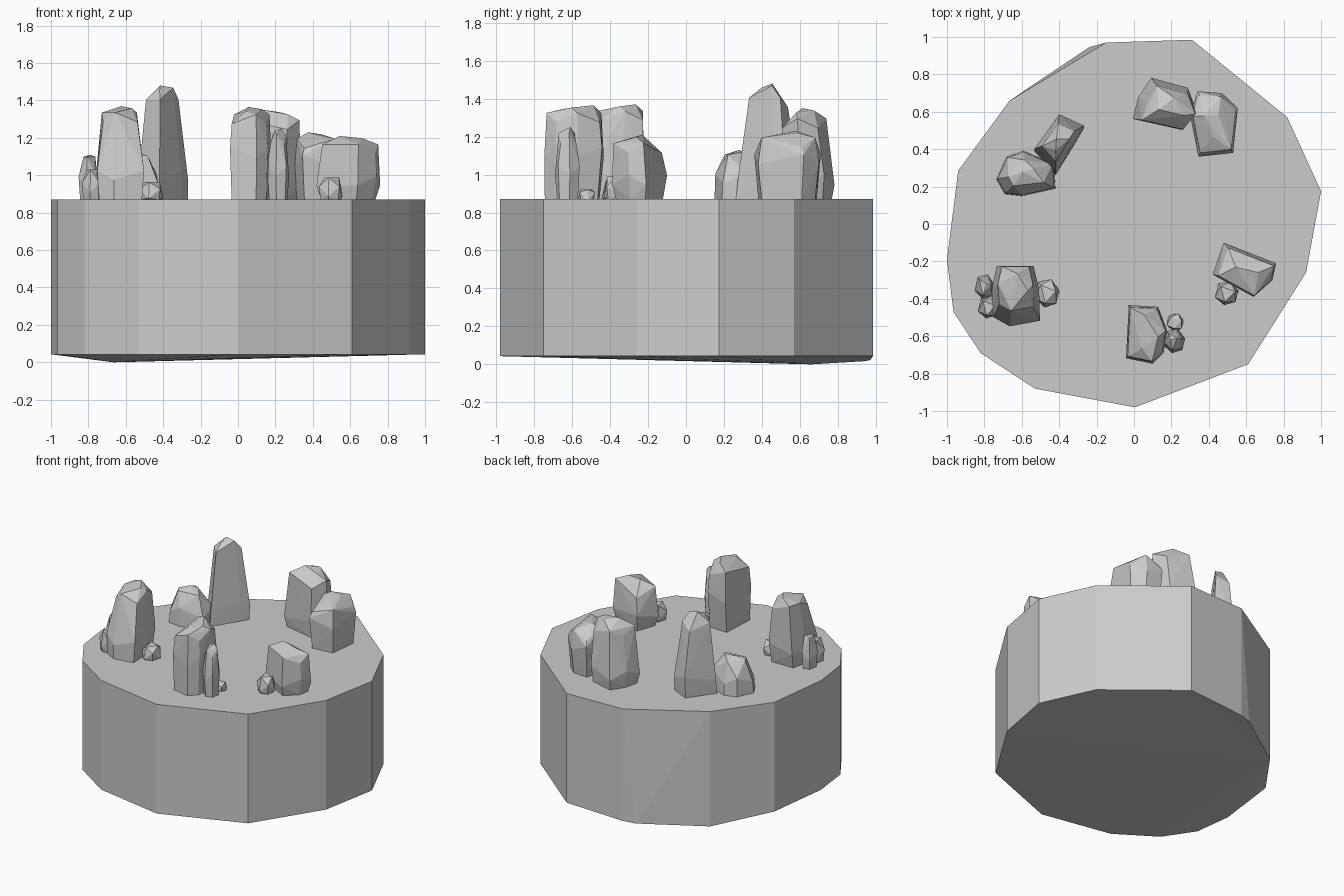
import bpy, bmesh
from mathutils import Vector

if "Cube" in bpy.data.objects:
    bpy.data.objects.remove(bpy.data.objects["Cube"])

TOP = 0.87


def finish(name, bm):
    bmesh.ops.recalc_face_normals(bm, faces=bm.faces)
    me = bpy.data.meshes.new(name)
    bm.to_mesh(me)
    bm.free()
    ob = bpy.data.objects.new(name, me)
    bpy.context.collection.objects.link(ob)
    return ob


def crystal(name, outline, levels):
    """Faceted convex stone: outline seen from above, scaled and shifted per level
    (z, scale, dx, dy); the last level is a small cap turned half a step."""
    pts = [Vector(p) for p in outline]
    n = len(pts)
    c = Vector(((min(p.x for p in pts) + max(p.x for p in pts)) / 2,
                (min(p.y for p in pts) + max(p.y for p in pts)) / 2))
    bm = bmesh.new()
    for k, (z, s, dx, dy) in enumerate(levels):
        cap = k == len(levels) - 1
        for i in range(0, n, 2 if cap else 1):
            p = (pts[i] + pts[(i + 1) % n]) / 2 if cap else pts[i]
            q = c + (p - c) * s + Vector((dx, dy))
            if k == 0:
                dz = 0
            elif cap:
                dz = -0.012 * (i // 2)
            else:
                dz = 0.025 * (-1) ** (i + k)
            bm.verts.new((q.x, q.y, z + dz))
    res = bmesh.ops.convex_hull(bm, input=bm.verts)
    loose = [v for v in bm.verts if not v.link_faces]
    bmesh.ops.delete(bm, geom=loose, context='VERTS')
    return finish(name, bm)


def small_crystal(name, x, y, r, h, ry=None):
    ry = ry or r
    ring = [(1, .2), (.35, 1), (-.7, .8), (-1, -.35), (-.2, -1), (.75, -.75)]
    crystal(name, [(x + a * r, y + b * ry) for a, b in ring],
            [(TOP, .85, 0, 0), (TOP + h * .4, 1, 0, 0),
             (TOP + h * .85, .72, 0, 0), (TOP + h, .4, 0, 0)])


# Base slab: irregular prism with one dipping underside corner
rim = [(.31, .985), (.82, .57), (1, .175), (.92, -.26), (.61, -.75), (.005, -.98),
       (-.53, -.88), (-.82, -.69), (-.965, -.47), (-1, -.19), (-.94, .285),
       (-.665, .66), (-.15, .97)]
bm = bmesh.new()
up = [bm.verts.new((x, y, TOP)) for x, y in rim]
low = [bm.verts.new((x, y, {11: 0, 12: .022}.get(i, .043))) for i, (x, y) in enumerate(rim)]
extra = bm.verts.new((-.24, .945, .017))
bm.faces.new(up)
n = len(rim)
for i in range(n):
    j = (i + 1) % n
    if i == 11:
        bm.faces.new((up[i], low[i], extra))
        bm.faces.new((up[i], extra, up[j]))
        bm.faces.new((up[j], extra, low[j]))
    else:
        bm.faces.new((up[i], low[i], low[j], up[j]))
under = low[:12] + [extra, low[12]]
for i in range(len(under)):
    if i not in (11, 10):
        bm.faces.new((under[11], under[i], under[(i + 1) % len(under)]))
finish("stone_base", bm)

# Large crystals
crystal("back_left_tall_crystal",
        [(-.55, .40), (-.41, .595), (-.27, .53), (-.31, .46), (-.43, .265)],
        [(TOP, .95, .01, -.01), (1.0, .95, .01, 0), (1.38, .62, .005, .005), (1.48, .36, .02, 0)])
crystal("left_back_crystal",
        [(-.735, .24), (-.68, .36), (-.59, .39), (-.43, .32), (-.42, .19), (-.6, .15), (-.69, .16)],
        [(TOP, 1, 0, 0), (.98, .96, 0, 0), (1.08, .6, 0, 0), (1.13, .3, .02, 0)])
crystal("back_tall_crystal",
        [(-.01, .56), (.02, .68), (.09, .785), (.29, .73), (.34, .6), (.26, .5)],
        [(TOP, .88, 0, 0), (.97, .98, 0, 0), (1.27, .82, .02, -.02), (1.35, .45, .04, -.02)])
crystal("back_right_crystal",
        [(.30, .58), (.34, .71), (.47, .70), (.555, .62), (.53, .38), (.345, .36)],
        [(TOP, .88, 0, 0), (1.08, 1, 0, 0), (1.17, .88, 0, 0), (1.23, .4, -.01, 0)])
crystal("right_crystal",
        [(.42, -.27), (.48, -.10), (.76, -.21), (.74, -.30), (.64, -.39)],
        [(TOP, .85, 0, 0), (.97, 1, 0, 0), (1.14, .88, .01, -.01), (1.21, .4, .01, -.01)])
crystal("front_crystal",
        [(-.03, -.43), (.13, -.44), (.18, -.57), (.16, -.69), (.10, -.75), (-.045, -.72)],
        [(TOP, .9, 0, -.01), (1.12, .98, 0, 0), (1.30, .9, 0, 0), (1.365, .6, 0, .01)])
crystal("left_front_crystal",
        [(-.735, -.22), (-.535, -.22), (-.505, -.35), (-.50, -.52), (-.665, -.55),
         (-.755, -.50), (-.765, -.35)],
        [(TOP, .9, 0, -.01), (1.0, .98, 0, 0), (1.31, .72, 0, .04), (1.37, .42, .01, .05)])

# Small crystals around the large ones
small_crystal("right_small_crystal", .495, -.37, .063, .11)
small_crystal("front_small_crystal", .215, -.625, .058, .38, .065)
small_crystal("front_tiny_crystal", .22, -.525, .046, .03)
small_crystal("left_small_crystal_a", -.80, -.335, .052, .24, .065)
small_crystal("left_small_crystal_b", -.78, -.445, .055, .16, .06)
small_crystal("left_small_crystal_c", -.465, -.37, .065, .08, .075)
